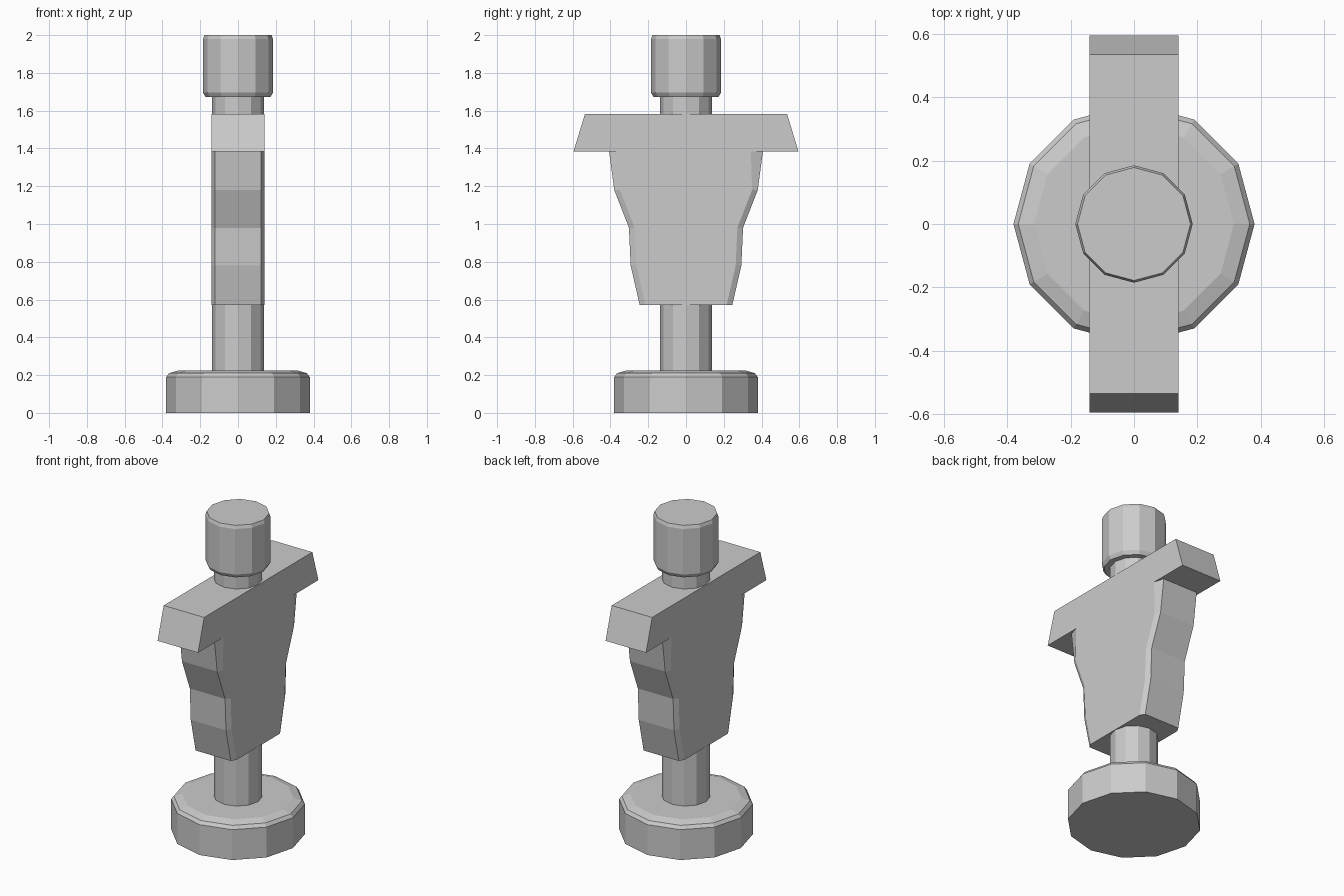
import bpy, bmesh, math

if "Cube" in bpy.data.objects:
    bpy.data.objects.remove(bpy.data.objects["Cube"])


def loft(name, rings):
    """Join equal-length point rings into a closed solid."""
    bm = bmesh.new()
    loops = [[bm.verts.new(p) for p in ring] for ring in rings]
    n = len(loops[0])
    for a, b in zip(loops, loops[1:]):
        for i in range(n):
            j = (i + 1) % n
            bm.faces.new((a[i], a[j], b[j], b[i]))
    bm.faces.new(loops[0][::-1])
    bm.faces.new(loops[-1])
    bmesh.ops.recalc_face_normals(bm, faces=bm.faces)
    mesh = bpy.data.meshes.new(name)
    bm.to_mesh(mesh)
    bm.free()
    obj = bpy.data.objects.new(name, mesh)
    bpy.context.collection.objects.link(obj)
    return obj


def turned(name, profile, sides=12):
    """Low-poly lathe from (radius, z) pairs."""
    angles = [2 * math.pi * i / sides for i in range(sides)]
    return loft(name, [[(r * math.cos(a), r * math.sin(a), z) for a in angles]
                       for r, z in profile])


def slab_ring(y, z, x=0.14, cx=0.0, cy=0.0):
    """Rectangle section with chamfered corners."""
    if not cx:
        return [(x, -y, z), (x, y, z), (-x, y, z), (-x, -y, z)]
    return [(x, cy - y, z), (x, y - cy, z), (x - cx, y, z), (cx - x, y, z),
            (-x, y - cy, z), (-x, cy - y, z), (cx - x, -y, z), (x - cx, -y, z)]


# Round foot with softened top rim
turned("base", [(0.38, 0), (0.38, 0.19), (0.365, 0.21), (0.315, 0.225)])

# Central rod through foot, body and head
turned("rod", [(0.138, 0.2), (0.138, 1.72)])

# Head with small chamfers
turned("head", [(0.172, 1.672), (0.185, 1.695), (0.185, 1.98), (0.178, 2.0)])

# Tapered flat torso with chamfered side edges
torso = [(0.245, 0.57), (0.293, 0.78), (0.302, 0.98), (0.38, 1.18), (0.408, 1.39)]
loft("torso", [slab_ring(y, z, cx=0.018, cy=0.03 + 0.035 * (z > 1.3))
               for y, z in torso])

# Shoulder bar with slanted ends
loft("shoulders", [slab_ring(0.595, 1.385), slab_ring(0.535, 1.583)])
